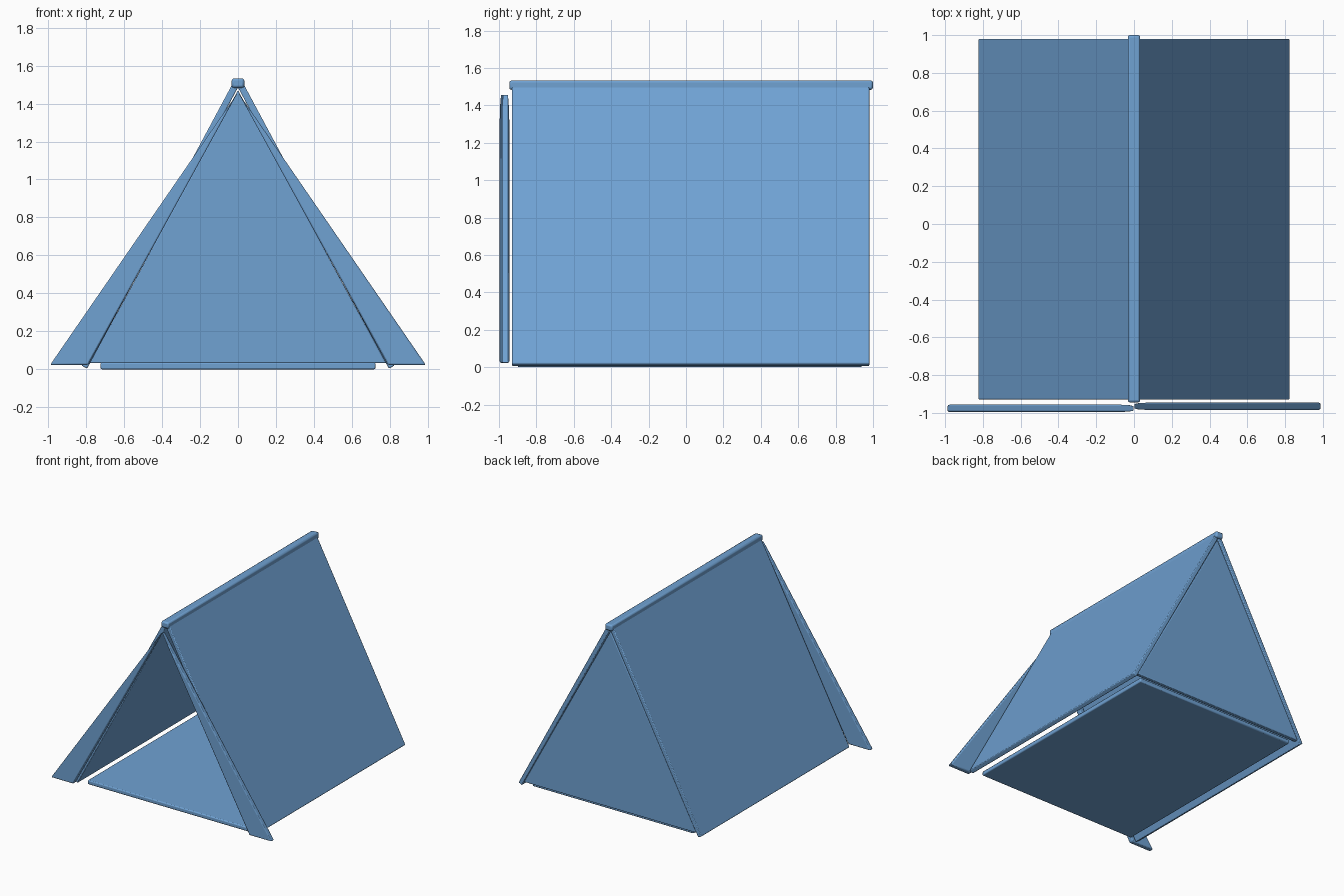
import bpy
import bmesh

if "Cube" in bpy.data.objects:
    bpy.data.objects.remove(bpy.data.objects["Cube"])

blue = bpy.data.materials.new("blue_canvas")
blue.diffuse_color = (0.16, 0.36, 0.65, 1)
blue.use_nodes = True
blue.node_tree.nodes["Principled BSDF"].inputs["Base Color"].default_value = blue.diffuse_color


def prism(name, profile, y0, y1, bevel=0.008):
    """Extrude an (x, z) outline from y0 to y1 and soften its edges."""
    bm = bmesh.new()
    face = bm.faces.new([bm.verts.new((x, y0, z)) for x, z in profile])
    ext = bmesh.ops.extrude_face_region(bm, geom=[face])
    for v in ext["geom"]:
        if isinstance(v, bmesh.types.BMVert):
            v.co.y = y1
    bmesh.ops.recalc_face_normals(bm, faces=bm.faces)
    mesh = bpy.data.meshes.new(name)
    bm.to_mesh(mesh)
    bm.free()
    mesh.materials.append(blue)
    obj = bpy.data.objects.new(name, mesh)
    bpy.context.collection.objects.link(obj)
    mod = obj.modifiers.new("soft_edges", "BEVEL")
    mod.width = bevel
    mod.segments = 2
    bpy.ops.object.select_all(action="DESELECT")
    obj.select_set(True)
    bpy.context.view_layer.objects.active = obj
    bpy.ops.object.shade_smooth_by_angle()
    return obj


def rect(x, z0, z1):
    return [(-x, z0), (x, z0), (x, z1), (-x, z1)]


# Ridge pole and ground sheet
prism("ridge_pole", rect(0.033, 1.483, 1.533), -0.945, 1.0, 0.012)
prism("floor", rect(0.725, 0.0, 0.035), -0.9, 0.94)

# Closed rear wall
prism("back_wall", [(-0.78, 0.033), (0.78, 0.033), (0, 1.47)], 0.94, 0.975, 0.006)

# Sloping roof sides and opened door flaps, left and right
for side, s, y in (("left", -1, -0.996), ("right", 1, -0.985)):
    roof = [(0.795, 0.003), (0.825, 0.02), (0.03, 1.502), (0.0, 1.485)]
    prism("roof_" + side, [(s * x, z) for x, z in roof], -0.93, 0.98, 0.006)
    flap = [(0.79, 0.023), (0.99, 0.023), (0.0, 1.46)]
    prism("door_flap_" + side, [(s * x, z) for x, z in flap], y, y + 0.04)
